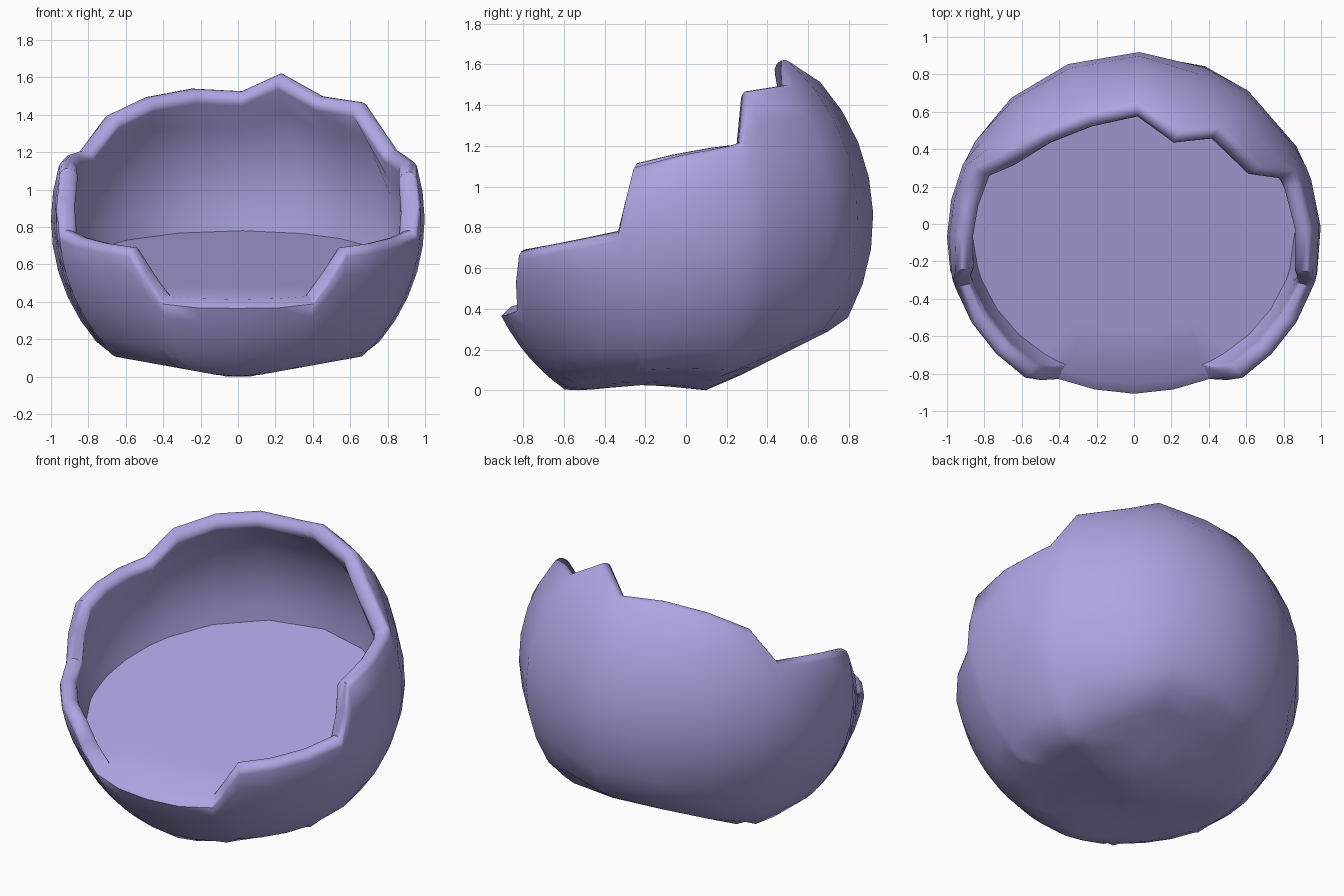
import bpy, bmesh, math
from mathutils import Vector

if "Cube" in bpy.data.objects:
    bpy.data.objects.remove(bpy.data.objects["Cube"])

CY, CZ = -0.08, 0.84          # centre of the round shell

mat = bpy.data.materials.new("lavender")
mat.diffuse_color = (0.42, 0.38, 0.77, 1)
mat.use_nodes = True
mat.node_tree.nodes["Principled BSDF"].inputs["Base Color"].default_value = mat.diffuse_color

# broken rim, counter-clockwise from the right side (tube centre line)
RIM = [(.90, -.32, .74), (.90, -.25, 1.05), (.84, .20, 1.15), (.81, .26, 1.17),
       (.65, .29, 1.42), (.44, .49, 1.45), (.23, .48, 1.58), (.02, .62, 1.48),
       (-.24, .56, 1.49), (-.47, .46, 1.44), (-.66, .33, 1.34), (-.80, .27, 1.16),
       (-.90, -.24, 1.07), (-.92, -.33, .74), (-.58, -.82, .64), (-.42, -.86, .37),
       (0, -.90, .37), (.42, -.86, .37), (.58, -.82, .64)]
LIP = (15, 16, 17)            # low front lip, where the floor runs out


def angles(p):
    x, y, z = p[0], p[1] - CY, p[2] - CZ
    if y < 0:
        y /= 0.94
    return math.atan2(y, x), math.atan2(z, math.hypot(x, y))


def place(az, el, r):
    """Point on the shell: slightly flattened at the front."""
    x = r * math.cos(el) * math.cos(az)
    y = r * math.cos(el) * math.sin(az)
    if y < 0:
        y *= 0.94
    return Vector((x, y + CY, CZ + r * math.sin(el)))


def bottom(p):
    """Lift the underside onto its broken, slanted base."""
    side = 0.18 * max(0, abs(p.x) - 0.06)
    dent = 0.03 * max(0, 1 - math.hypot(p.x, p.y + 0.2) / 0.3)
    p.z = max(p.z, side + dent, 0.08 + 0.5 * (p.y - 0.28) + 0.4 * side)
    return p


def floor_z(y):
    return 0.41 + 0.22 * (y + 0.87)


def floor_el(az, r):
    el = -0.3
    for _ in range(30):
        y = place(az, el, r).y
        el = math.asin(max(-0.9, min(0.9, (floor_z(y) - CZ) / r)))
    return el


# columns: rim corners plus points between the distant ones
cols = []
n = len(RIM)
for i in range(n):
    a, b = Vector(RIM[i]), Vector(RIM[(i + 1) % n])
    k = max(1, round((b - a).length / 0.2))
    for j in range(k):
        az, el = angles(a.lerp(b, j / k))
        lip = (i in LIP[:2]) or (i == LIP[2] and j == 0)
        cols.append((az, el, lip))


def make(name, columns, cap):
    bm = bmesh.new()
    grid = [[bm.verts.new(p) for p in c] for c in columns]
    m = len(grid)
    for i in range(m):
        c, d = grid[i], grid[(i + 1) % m]
        for j in range(len(c) - 1):
            bm.faces.new((c[j], c[j + 1], d[j + 1], d[j]))
    v = bm.verts.new(cap)
    for i in range(m):
        bm.faces.new((grid[i][-1], v, grid[(i + 1) % m][-1]))
    bmesh.ops.recalc_face_normals(bm, faces=bm.faces)
    me = bpy.data.meshes.new(name)
    bm.to_mesh(me)
    bm.free()
    me.materials.append(mat)
    ob = bpy.data.objects.new(name, me)
    bpy.context.collection.objects.link(ob)
    bpy.ops.object.select_all(action='DESELECT')
    ob.select_set(True)
    bpy.context.view_layer.objects.active = ob
    bpy.ops.object.shade_smooth_by_angle(angle=math.radians(60))
    return ob


# shell: inner wall up from the floor, over the round rim, down the outside
shell, floor = [], []
ROUND, OUT = 6, 13
centre = Vector((0, -0.05, floor_z(-0.05)))
for az, el, lip in cols:
    fe = min(floor_el(az, 0.9) - 0.04, el - 0.02)
    c = [place(az, fe + (el - fe) * t / 5, 0.9) for t in range(5)]
    bump = 0 if lip else 0.045
    for t in range(ROUND + 1):
        w = math.pi * (1 - t / ROUND)
        c.append(place(az, el + bump * math.sin(w), 0.95 + 0.05 * math.cos(w)))
    for t in range(1, OUT):
        e = el + (-math.pi / 2 - el) * t / OUT
        c.append(bottom(place(az, e, 1.0)))
    shell.append(c)
    # floor edge: runs out to the outside at the lip, into the wall elsewhere
    inner = place(az, floor_el(az, 0.93), 0.93)
    edge = place(az, el, 1.0) if lip else place(az, floor_el(az, 0.95), 0.95)
    floor.append([edge, inner] + [inner.lerp(centre, s) for s in (0.35, 0.7)])

make("broken_shell", shell, bottom(Vector((0, CY, -0.2))))
make("inner_floor", floor, centre)

# floor faces must look up
me = bpy.data.objects["inner_floor"].data
if sum(p.normal.z for p in me.polygons) < 0:
    me.flip_normals()
